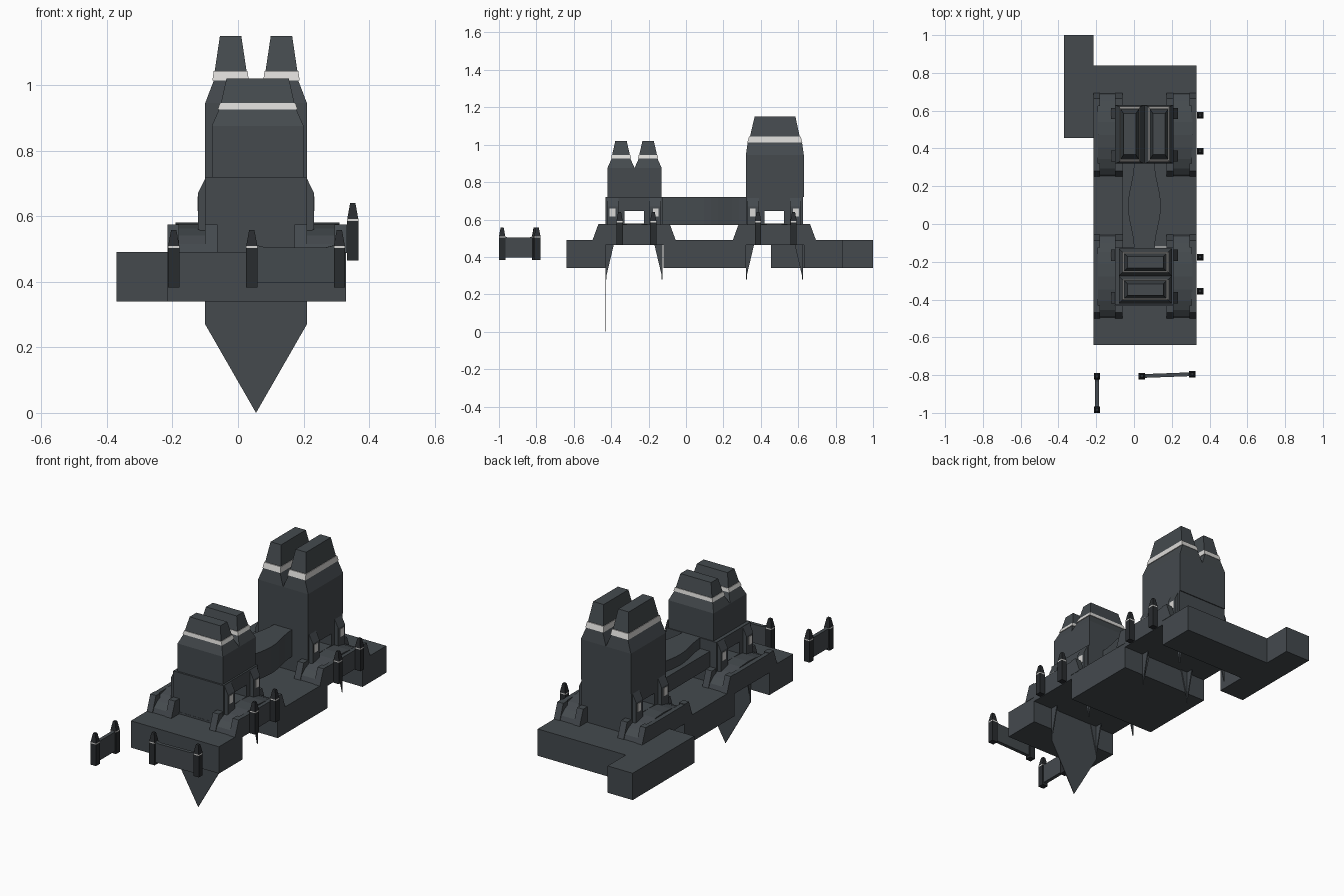
import bpy, bmesh, math

if "Cube" in bpy.data.objects:
    bpy.data.objects.remove(bpy.data.objects["Cube"])

def mat(name, c):
    m = bpy.data.materials.new(name)
    m.diffuse_color = (*c, 1)
    m.use_nodes = True
    m.node_tree.nodes["Principled BSDF"].inputs["Base Color"].default_value = m.diffuse_color
    return m

SLATE = mat("slate", (0.058, 0.068, 0.076))
DARK = mat("dark_slate", (0.022, 0.025, 0.028))
PALE = mat("pale_trim", (0.70, 0.69, 0.67))

def loft(name, rings, m=SLATE):
    """Stack closed rings of points and cap both ends."""
    bm = bmesh.new()
    rs = [[bm.verts.new(p) for p in r] for r in rings]
    n = len(rs[0])
    for a, b in zip(rs, rs[1:]):
        for i in range(n):
            bm.faces.new((a[i], a[(i + 1) % n], b[(i + 1) % n], b[i]))
    bm.faces.new(rs[0][::-1])
    bm.faces.new(rs[-1])
    bmesh.ops.recalc_face_normals(bm, faces=bm.faces)
    me = bpy.data.meshes.new(name)
    bm.to_mesh(me)
    bm.free()
    me.materials.append(m)
    ob = bpy.data.objects.new(name, me)
    bpy.context.collection.objects.link(ob)
    return ob

def rects(name, levels, m=SLATE):
    """Tapered block from levels of (z, x0, x1, y0, y1)."""
    return loft(name, [[(a, c, z), (b, c, z), (b, d, z), (a, d, z)]
                       for z, a, b, c, d in levels], m)

def box(name, x0, x1, y0, y1, z0, z1, m=SLATE):
    return rects(name, [(z0, x0, x1, y0, y1), (z1, x0, x1, y0, y1)], m)

def side_prism(name, pts, x0, x1, m=SLATE):
    return loft(name, [[(x, y, z) for y, z in pts] for x in (x0, x1)], m)

def front_prism(name, pts, y0, y1, m=SLATE):
    return loft(name, [[(x, y, z) for x, z in pts] for y in (y0, y1)], m)

CX, XL, XR = 0.055, -0.10, 0.21

# Deck slabs
box("front_deck", -0.215, 0.33, -0.64, -0.43, 0.34, 0.49)
box("middle_deck", -0.215, 0.33, -0.12, 0.32, 0.34, 0.49)
box("rear_deck", -0.215, 0.33, 0.63, 0.84, 0.34, 0.49)
box("corner_block", -0.37, -0.215, 0.455, 1.0, 0.34, 0.49)

# Hanging point below the front tower
front_prism("hanging_point", [(XL, 0.5), (XL, 0.27), (CX, 0.0), (XR, 0.27), (XR, 0.5)], -0.431, -0.427)

def tower_base(y0):
    y1 = y0 + 0.305
    # block with a window running through it
    box("base_floor", XL, XR, y0, y1, 0.465, 0.58)
    box("base_front_wall", XL, XR, y0, y0 + 0.10, 0.58, 0.65)
    box("base_rear_wall", XL, XR, y1 - 0.10, y1, 0.58, 0.65)
    box("base_top", XL, XR, y0, y1, 0.645, 0.72)
    for ya, s in ((y0, 1), (y1, -1)):
        for xa, t in ((XL, 1), (XR, -1)):
            # tapered legs
            side_prism("leg", [(ya, 0.47), (ya + s * 0.045, 0.47), (ya, 0.28)], xa, xa + t * 0.006)
            front_prism("leg_return", [(xa, 0.47), (xa + t * 0.045, 0.47), (xa, 0.28)], ya, ya + s * 0.006)
            # pilasters and pale window plates
            o = xa - t * 0.022
            front_prism("pilaster", [(xa, 0.55), (o, 0.56), (o, 0.67), (xa, 0.715)],
                        ya + s * 0.01, ya + s * 0.07)
            w = sorted((o, o - t * 0.002))
            v = sorted((ya + s * 0.022, ya + s * 0.052))
            box("window_plate", *w, *v, 0.615, 0.66, PALE)
    # humped side passages with buttressed railings
    ym, half = (y0 + y1) / 2, 0.22
    arc = [(ym + half * math.cos(a), 0.485 + 0.095 * math.sin(a))
           for a in [math.pi * i / 10 for i in range(11)]]
    hump = arc + [(y0, 0.485), (y0, 0.465), (y1, 0.465), (y1, 0.485)]
    for x0, x1 in ((-0.19, XL), (XR, 0.31)):
        side_prism("humped_passage", hump, x0, x1)
    for x0, x1 in ((-0.215, -0.18), (-0.10, -0.062), (0.172, 0.21), (0.295, 0.332)):
        for ye, s in ((ym - 0.223, 1), (ym + 0.223, -1)):
            side_prism("buttress", [(ye, 0.488), (ye + s * 0.032, 0.575), (ye + s * 0.07, 0.575),
                                    (ye + s * 0.07, 0.488)], x0, x1)
    for x0, x1 in ((-0.215, -0.19), (0.305, 0.33)):
        box("railing", x0, x1, y0 - 0.02, y1 + 0.02, 0.465, 0.572)

for y0 in (-0.43, 0.32):
    tower_base(y0)

# Front tower: twin roofs split front to back
box("front_tower_body", -0.08, 0.20, -0.42, -0.13, 0.72, 0.875)
for y0, y1 in ((-0.42, -0.275), (-0.275, -0.13)):
    a, b = y0 + 0.022, y1 - 0.022
    rects("front_shoulder", [(0.875, -0.08, 0.20, y0, y1), (0.925, -0.058, 0.178, a, b)])
    rects("front_band", [(0.925, -0.062, 0.182, a - 0.004, b + 0.004),
                         (0.945, -0.055, 0.175, a, b)], PALE)
    rects("front_roof", [(0.945, -0.052, 0.172, a + 0.003, b - 0.003),
                         (1.02, -0.035, 0.155, a + 0.02, b - 0.02)])

# Rear tower: twin roofs split left to right
box("rear_tower_body", XL, XR, 0.32, 0.63, 0.72, 0.945)
for x0, x1 in ((XL, CX), (CX, XR)):
    a, b = x0 + 0.026, x1 - 0.026
    rects("rear_shoulder", [(0.945, x0, x1, 0.32, 0.63), (1.013, a, b, 0.33, 0.62)])
    rects("rear_band", [(1.013, a - 0.004, b + 0.004, 0.328, 0.622),
                        (1.043, a, b, 0.337, 0.613)], PALE)
    rects("rear_roof", [(1.043, a + 0.003, b - 0.003, 0.342, 0.608),
                        (1.15, a + 0.019, b - 0.019, 0.367, 0.585)])

# High walkway between towers, with bulging sides
N = 12
ys = [-0.13 + 0.45 * i / N for i in range(N + 1)]
bulge = [0.055 + 0.032 * math.sin(math.pi * i / N) ** 2 for i in range(N + 1)]
plan = [(CX + w, y) for w, y in zip(bulge, ys)] + [(CX - w, y) for w, y in zip(bulge[::-1], ys[::-1])]
loft("walkway", [[(x, y, z) for x, y in plan] for z in (0.57, 0.72)])
box("walkway_ledge", -0.06, 0.05, -0.13, 0.32, 0.57, 0.66)

# Lamp posts with tapered tops
def post(x, y, z, r=0.017):
    def lv(h, k):
        return (z + h, x - k, x + k, y - k, y + k)
    rects("post", [lv(0, r), lv(0.12, r)], DARK)
    rects("post_collar", [lv(0.12, r), lv(0.126, r)], PALE)
    rects("post_cap", [lv(0.126, r), lv(0.168, r * 0.55), lv(0.175, r * 0.45)], DARK)

for y in (-0.355, -0.175, 0.385, 0.575):
    post(0.35, y, 0.465)

# Free-standing fences
def fence(p, q):
    post(*p, 0.383)
    post(*q, 0.383)
    dx, dy = q[0] - p[0], q[1] - p[1]
    l = math.hypot(dx, dy)
    nx, ny = -dy / l * 0.01, dx / l * 0.01
    prof = [(0, 0.397), (1, 0.397), (1, 0.515), (0.85, 0.505), (0.15, 0.505), (0, 0.515)]
    loft("fence_panel", [[(p[0] + dx * t + s * nx, p[1] + dy * t + s * ny, z) for t, z in prof]
                         for s in (-1, 1)])

fence((0.042, -0.805), (0.309, -0.795))
fence((-0.196, -0.983), (-0.196, -0.807))
